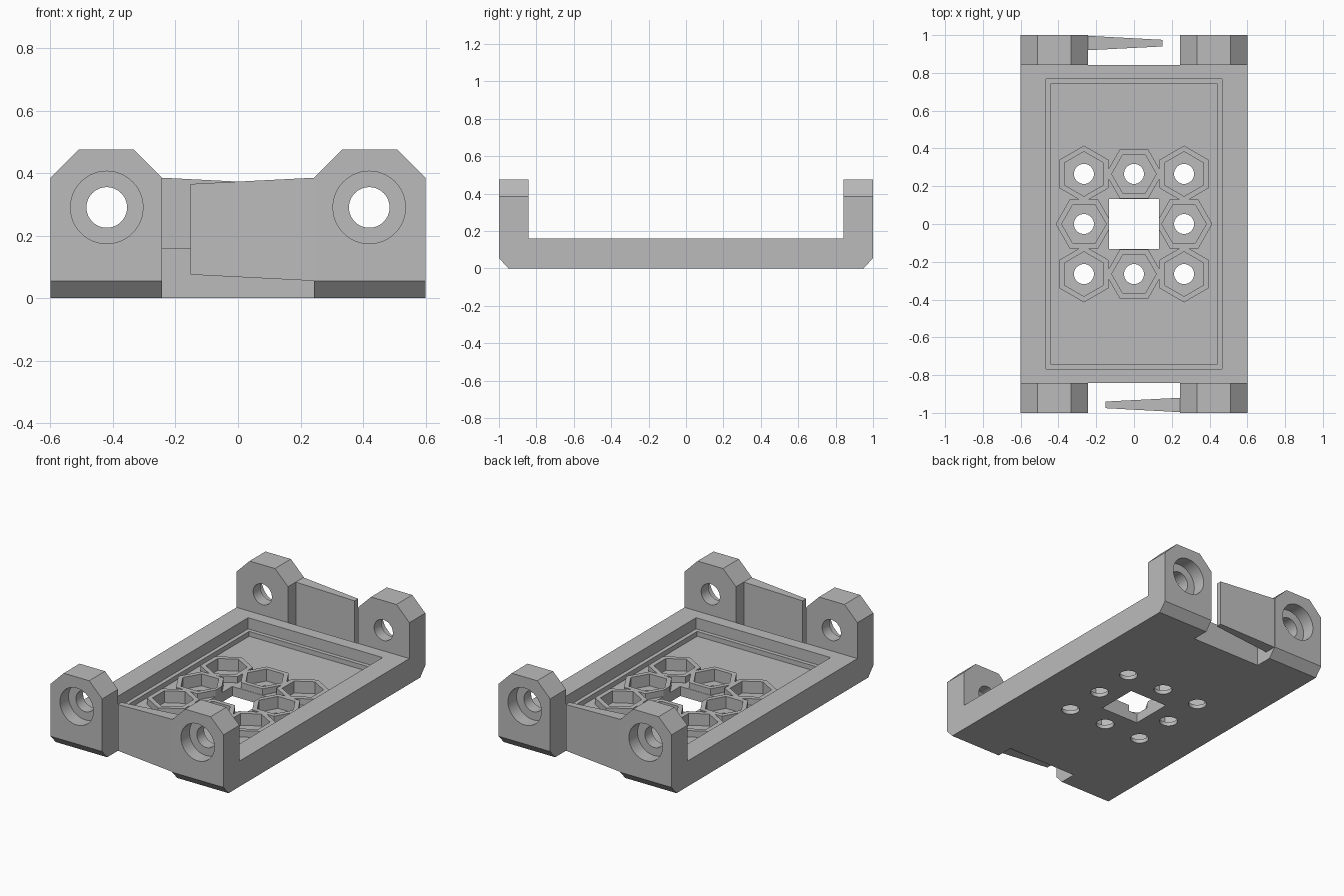
import bpy, bmesh
from math import cos, sin, pi, radians

if "Cube" in bpy.data.objects:
    bpy.data.objects.remove(bpy.data.objects["Cube"], do_unlink=True)

GREY = (0.5, 0.5, 0.5, 1)
mat = bpy.data.materials.new("plain grey")
mat.use_nodes = True
mat.diffuse_color = GREY
mat.node_tree.nodes["Principled BSDF"].inputs["Base Color"].default_value = GREY


def finish(name, bm):
    bmesh.ops.recalc_face_normals(bm, faces=bm.faces[:])
    mesh = bpy.data.meshes.new(name)
    bm.to_mesh(mesh)
    bm.free()
    mesh.materials.append(mat)
    obj = bpy.data.objects.new(name, mesh)
    bpy.context.collection.objects.link(obj)
    return obj


def prism(name, pts, axis, lo, hi):
    """Extrude a 2D outline along one axis."""
    place = {"x": lambda a, b, h: (h, a, b),
             "y": lambda a, b, h: (a, h, b),
             "z": lambda a, b, h: (a, b, h)}[axis]
    bm = bmesh.new()
    bottom, top = ([bm.verts.new(place(a, b, h)) for a, b in pts] for h in (lo, hi))
    bm.faces.new(bottom)
    bm.faces.new(top)
    for i in range(len(pts)):
        j = (i + 1) % len(pts)
        bm.faces.new((bottom[i], bottom[j], top[j], top[i]))
    return finish(name, bm)


def ring(n, r, cx, cy, turn=0.0):
    return [(cx + r * cos(turn + 2 * pi * i / n), cy + r * sin(turn + 2 * pi * i / n))
            for i in range(n)]


def rect(x, y, cy=0.0):
    return [(-x, cy - y), (x, cy - y), (x, cy + y), (-x, cy + y)]


def combine(target, tool, operation="DIFFERENCE"):
    tool.hide_render = True
    mod = target.modifiers.new("shape", "BOOLEAN")
    mod.operation = operation
    mod.solver = "EXACT"
    mod.object = tool
    bpy.ops.object.select_all(action="DESELECT")
    bpy.context.view_layer.objects.active = target
    target.select_set(True)
    bpy.ops.object.modifier_apply(modifier=mod.name)
    bpy.data.objects.remove(tool, do_unlink=True)


# Tray body: side profile with raised ends and chamfered lower corners
TOP, PLATE, INNER, GAP, W = 0.475, 0.16, 0.843, 0.243, 0.6
half = [(0.95, 0), (1, 0.055), (1, TOP), (INNER, TOP), (INNER, PLATE)]
profile = half + [(-y, z) for y, z in reversed(half)]
tray = prism("tray_body", profile, "x", -W, W)

# Gaps that split each end into two lugs
for s in (-1, 1):
    combine(tray, prism("gap_cutter", rect(GAP, 0.15, s * (INNER + 0.15)), "z", -0.1, 0.6))

# Chamfered lug tops, bolt holes and outer counterbores
for s in (-1, 1):
    for edge, step in ((W, -0.09), (GAP, 0.09)):
        corner = [(s * (edge - step), 0.385 - 0.09), (s * (edge - step), 0.565),
                  (s * (edge + 2 * step), 0.565)]
        combine(tray, prism("chamfer_cutter", corner, "y", -1.1, 1.1))
    combine(tray, prism("bolt_cutter", ring(48, 0.065, s * 0.42, 0.29), "y", -1.1, 1.1))
    for e in (-1, 1):
        lo, hi = sorted((e * 0.915, e * 1.1))
        combine(tray, prism("counterbore_cutter", ring(48, 0.116, s * 0.42, 0.29), "y", lo, hi))

# Stepped pocket
LEDGE, FLOOR, CUP = 0.09, 0.06, 0.025
combine(tray, prism("ledge_cutter", rect(0.467, 0.767), "z", LEDGE, 0.3))
combine(tray, prism("pocket_cutter", rect(0.442, 0.742), "z", FLOOR, 0.3))

# Hexagonal cups around the centre, each with a drain hole
P = 0.265
spots = [(i * P, j * P, pi / 2 if i and j else 0.0)
         for i in (-1, 0, 1) for j in (-1, 0, 1) if i or j]
for x, y, turn in spots:
    combine(tray, prism("cup_wall", ring(6, 0.15, x, y, turn), "z", 0.04, 0.1), "UNION")
for x, y, turn in spots:
    combine(tray, prism("cup_cutter", ring(6, 0.118, x, y, turn), "z", CUP, 0.3))
    combine(tray, prism("drain_cutter", ring(32, 0.053, x, y), "z", -0.1, 0.3))
combine(tray, prism("window_cutter", rect(0.133, 0.133), "z", -0.1, 0.3))

# Tapered spring tabs, one per end, rooted on opposite lugs
parts = [tray]
for name, s in (("front_spring_tab", 1), ("back_spring_tab", -1)):
    bm = bmesh.new()
    for x, y0, y1, z0, z1 in ((GAP, -0.92, -0.996, 0.055, 0.385),
                              (-0.152, -0.94, -0.975, 0.075, 0.365)):
        for y in (y0, y1):
            for z in (z0, z1):
                bm.verts.new((s * x, s * y, z))
    bmesh.ops.convex_hull(bm, input=bm.verts[:])
    bmesh.ops.dissolve_limit(bm, angle_limit=radians(0.5), verts=bm.verts[:], edges=bm.edges[:])
    parts.append(finish(name, bm))

bpy.ops.object.select_all(action="DESELECT")
for obj in parts:
    obj.select_set(True)
bpy.context.view_layer.objects.active = tray
bpy.ops.object.shade_smooth_by_angle(angle=radians(30))
